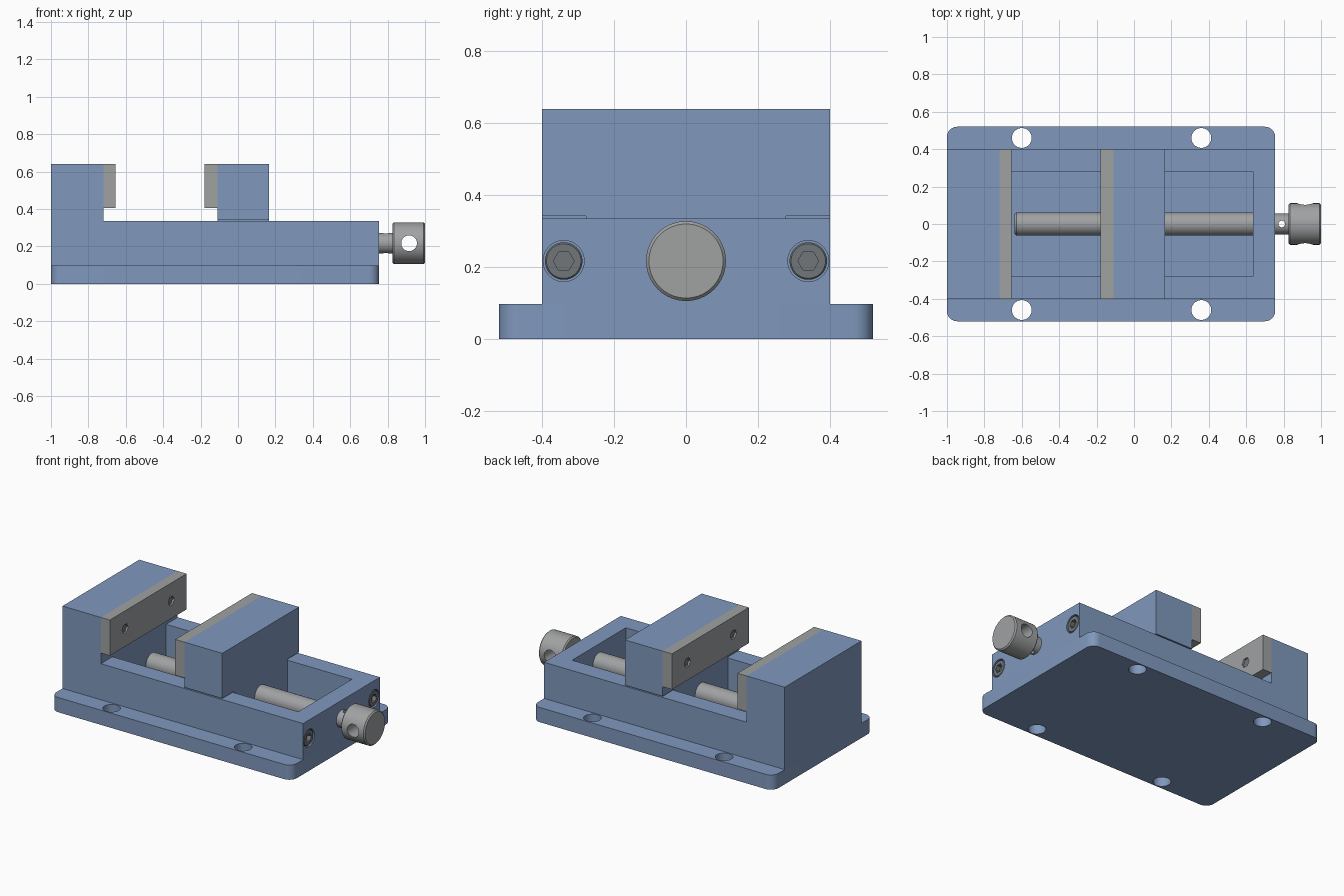
import bpy, bmesh, math
from mathutils import Vector, Matrix

if "Cube" in bpy.data.objects:
    bpy.data.objects.remove(bpy.data.objects["Cube"])


def material(name, rgb):
    m = bpy.data.materials.new(name)
    m.diffuse_color = (*rgb, 1)
    m.use_nodes = True
    m.node_tree.nodes["Principled BSDF"].inputs["Base Color"].default_value = m.diffuse_color
    return m


BLUE = material("blue paint", (0.215, 0.315, 0.51))
STEEL = material("light steel", (0.35, 0.36, 0.365))
DARK = material("dark steel", (0.165, 0.18, 0.19))
AXIS = {"x": Matrix.Rotation(math.pi / 2, 4, "Y"),
        "y": Matrix.Rotation(-math.pi / 2, 4, "X"),
        "z": Matrix.Identity(4)}


def finish(name, bm, mat):
    bmesh.ops.recalc_face_normals(bm, faces=bm.faces)
    me = bpy.data.meshes.new(name)
    bm.to_mesh(me)
    bm.free()
    me.materials.append(mat)
    ob = bpy.data.objects.new(name, me)
    bpy.context.collection.objects.link(ob)
    return ob


def prism(name, pts, vec, mat):
    """Extrude a closed outline of 3D points along a vector."""
    bm = bmesh.new()
    f = bm.faces.new([bm.verts.new(p) for p in pts])
    g = bmesh.ops.extrude_face_region(bm, geom=[f])["geom"]
    bmesh.ops.translate(bm, vec=Vector(vec),
                        verts=[v for v in g if isinstance(v, bmesh.types.BMVert)])
    return finish(name, bm, mat)


def box(name, x, y, z, mat):
    pts = [(x[0], y[0], z[0]), (x[1], y[0], z[0]), (x[1], y[1], z[0]), (x[0], y[1], z[0])]
    return prism(name, pts, (0, 0, z[1] - z[0]), mat)


def rod(name, centre, r, length, axis, mat, sides=48, chamfer=0.0):
    """Cylinder (or hexagonal bar) along an axis, with optional end chamfers."""
    bm = bmesh.new()
    bmesh.ops.create_cone(bm, cap_ends=True, segments=sides, radius1=r, radius2=r, depth=length,
                          matrix=Matrix.Translation(centre) @ AXIS[axis])
    if chamfer:
        caps = [e for e in bm.edges if any(len(f.verts) > 4 for f in e.link_faces)]
        bmesh.ops.bevel(bm, geom=caps, offset=chamfer, segments=1, affect="EDGES")
    return finish(name, bm, mat)


def activate(ob):
    bpy.ops.object.select_all(action="DESELECT")
    ob.select_set(True)
    bpy.context.view_layer.objects.active = ob


def cut(ob, cutters):
    activate(ob)
    for c in cutters:
        m = ob.modifiers.new("cut", "BOOLEAN")
        m.operation, m.solver, m.object = "DIFFERENCE", "EXACT", c
        bpy.ops.object.modifier_apply(modifier=m.name)
        bpy.data.objects.remove(c)


SZ = 0.217            # height of the lead screw axis
END = 0.755           # right end of the body

# Base flange with rounded corners and four mounting holes
outline = []
for cx, cy, a0 in ((END - .055, .465, 0), (-.945, .465, 90), (-.945, -.465, 180), (END - .055, -.465, 270)):
    for i in range(9):
        a = math.radians(a0 + i * 90 / 8)
        outline.append((cx + .055 * math.cos(a), cy + .055 * math.sin(a), 0))
flange = prism("base_flange", outline, (0, 0, .097), BLUE)
cut(flange, [rod("hole", (x, y, .05), .053, .3, "z", BLUE)
             for x in (-.6, .36) for y in (-.46, .46)])

# Body with the fixed jaw, open pocket and end counterbores
side = [(-1, .097), (END, .097), (END, .335), (-.72, .335), (-.72, .64), (-1, .64)]
body = prism("body_and_fixed_jaw", [(x, -.4, z) for x, z in side], (0, .8, 0), BLUE)
cut(body, [box("pocket", (-.72, .635), (-.28, .28), (.05, .5), BLUE)]
    + [rod("bore", (END, s * .34, SZ), .057, .14, "x", BLUE) for s in (-1, 1)])

# Moving jaw with the block that slides in the pocket
half = [(.278, .11), (.278, .342), (.4, .342), (.4, .64)]
section = half + [(-y, z) for y, z in reversed(half)]
jaw = prism("moving_jaw", [(-.11, y, z) for y, z in section], (.275, 0, 0), BLUE)

# Jaw plates with hexagonal screw sockets
for name, x0, x1, face, d in (("fixed", -.72, -.655, -.655, -1), ("moving", -.178, -.11, -.178, 1)):
    plate = box(name + "_jaw_plate", (x0, x1), (-.4, .4), (.405, .64), STEEL)
    cut(plate, [rod("socket", (face, s * .24, .522), .032, .06, "x", STEEL, 6) for s in (-1, 1)])
    for s in (-1, 1):
        rod(name + "_plate_screw", (face + d * .021, s * .24, .522), .032, .018, "x", DARK, 6)

# Socket head bolts in the right end
for s in (-1, 1):
    bolt = rod("end_bolt", (END - .035, s * .34, SZ), .052, .066, "x", DARK, 48, .004)
    cut(bolt, [rod("socket", (END, s * .34, SZ), .029, .06, "x", DARK, 6)])
    activate(bolt)
    bpy.ops.object.shade_smooth_by_angle(angle=math.radians(30))

# Lead screw, its neck with a pin hole, and the drilled handle head
screw = rod("lead_screw", (.01, 0, SZ), .062, 1.3, "x", STEEL, 48, .012)
neck = rod("screw_neck", (.74, 0, SZ), .055, .19, "x", STEEL)
cut(neck, [rod("pin_hole", (.79, 0, SZ), .018, .3, "z", STEEL, 24)])
head = rod("handle_head", (.9125, 0, SZ), .111, .175, "x", STEEL, 64, .008)
cut(head, [rod("bar_hole", (.915, 0, SZ), .042, .4, "y", STEEL)])

for ob in (flange, body, screw, neck, head):
    activate(ob)
    bpy.ops.object.shade_smooth_by_angle(angle=math.radians(30))
